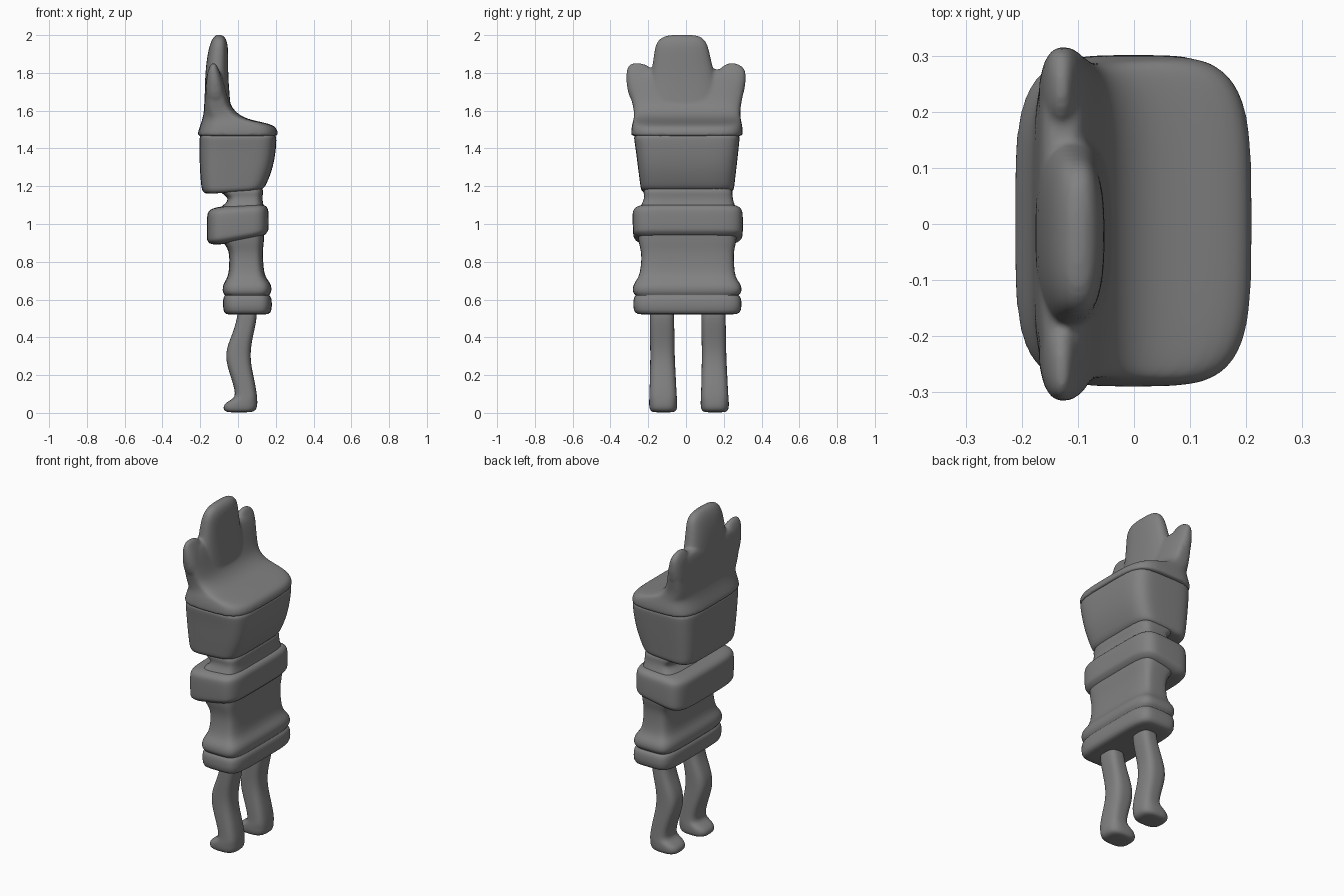
import bpy, bmesh, math

# dark grey shared by every part
GREY = bpy.data.materials.new("dark_grey")
GREY.diffuse_color = (0.22, 0.22, 0.22, 1)


def ring(bm, z, x0, x1, y0, y1, tilt, power, count):
    """One rounded-rectangle cross-section; tilt raises z along x."""
    verts = []
    for i in range(count):
        a = 2 * math.pi * (i + 0.5) / count
        c, s = math.cos(a), math.sin(a)
        px = math.copysign(abs(c) ** (2 / power), c) * (x1 - x0) / 2
        py = math.copysign(abs(s) ** (2 / power), s) * (y1 - y0) / 2
        verts.append(bm.verts.new(((x0 + x1) / 2 + px, (y0 + y1) / 2 + py, z + tilt * px)))
    return verts


def loft(name, sections, power=5, count=32, levels=2):
    """Skin stacked sections (z, x0, x1, y0, y1[, tilt]) into a closed soft form."""
    bm = bmesh.new()
    rings = [ring(bm, *s[:5], s[5] if len(s) > 5 else 0, power, count) for s in sections]
    for a, b in zip(rings, rings[1:]):
        for i in range(count):
            j = (i + 1) % count
            bm.faces.new((a[i], a[j], b[j], b[i]))
    bm.faces.new(rings[0][::-1])
    bm.faces.new(rings[-1])
    me = bpy.data.meshes.new(name)
    bm.to_mesh(me)
    bm.free()
    me.materials.append(GREY)
    ob = bpy.data.objects.new(name, me)
    bpy.context.collection.objects.link(ob)
    me.shade_smooth()
    sub = ob.modifiers.new("soften", 'SUBSURF')
    sub.levels = sub.render_levels = levels
    return ob


# hem slabs and torso
loft("torso", [
    (0.52, -0.04, 0.13, -0.22, 0.23), (0.522, -0.065, 0.165, -0.26, 0.275),
    (0.54, -0.08, 0.18, -0.28, 0.295), (0.60, -0.08, 0.18, -0.28, 0.295),
    (0.618, -0.075, 0.172, -0.272, 0.285), (0.622, -0.066, 0.164, -0.264, 0.275),
    (0.628, -0.075, 0.17, -0.275, 0.285), (0.645, -0.083, 0.178, -0.284, 0.297),
    (0.68, -0.08, 0.177, -0.28, 0.292), (0.705, -0.062, 0.155, -0.26, 0.27),
    (0.74, -0.048, 0.137, -0.243, 0.257), (0.82, -0.045, 0.132, -0.235, 0.253),
    (0.86, -0.05, 0.132, -0.24, 0.255), (0.89, -0.068, 0.135, -0.247, 0.262),
    (0.93, -0.10, 0.14, -0.257, 0.272), (1.07, -0.12, 0.14, -0.255, 0.272),
    (1.10, -0.075, 0.135, -0.238, 0.258), (1.125, -0.052, 0.13, -0.225, 0.25),
    (1.145, -0.06, 0.13, -0.222, 0.247), (1.165, -0.09, 0.133, -0.225, 0.247),
    (1.21, -0.13, 0.135, -0.23, 0.247)], levels=1)

# waist band, tilted along its lower edge
loft("waist_band", [
    (0.91, -0.05, 0.10, -0.20, 0.22, 0.18), (0.912, -0.14, 0.14, -0.255, 0.275, 0.18),
    (0.935, -0.163, 0.16, -0.278, 0.298, 0.17), (0.95, -0.165, 0.163, -0.281, 0.302, 0.16),
    (1.05, -0.165, 0.163, -0.285, 0.302, 0.07), (1.075, -0.16, 0.158, -0.28, 0.297, 0.07),
    (1.095, -0.135, 0.14, -0.255, 0.275, 0.06), (1.10, -0.05, 0.10, -0.20, 0.22, 0.04)])

# head block, flaring upward
loft("head_block", [
    (1.17, -0.10, 0.08, -0.18, 0.19, 0.07), (1.167, -0.175, 0.12, -0.225, 0.24, 0.07),
    (1.185, -0.19, 0.14, -0.24, 0.255, 0.05), (1.21, -0.196, 0.153, -0.243, 0.257, 0.03),
    (1.30, -0.203, 0.187, -0.255, 0.268), (1.40, -0.205, 0.202, -0.267, 0.279),
    (1.455, -0.204, 0.204, -0.277, 0.285), (1.49, -0.20, 0.20, -0.275, 0.283)])

# cap with raised crown: brim, centre lobe and two side prongs fused together
cap = loft("crowned_cap", [
    (1.463, -0.205, 0.202, -0.28, 0.288), (1.468, -0.215, 0.211, -0.291, 0.30),
    (1.485, -0.213, 0.211, -0.291, 0.302), (1.51, -0.203, 0.205, -0.289, 0.30, -0.02),
    (1.53, -0.194, 0.19, -0.285, 0.296, -0.05), (1.548, -0.188, 0.15, -0.28, 0.292, -0.08),
    (1.56, -0.185, 0.09, -0.277, 0.29, -0.10), (1.578, -0.182, 0.02, -0.275, 0.288, -0.12),
    (1.61, -0.18, -0.03, -0.278, 0.288), (1.66, -0.178, -0.05, -0.29, 0.298),
    (1.72, -0.174, -0.065, -0.305, 0.308), (1.78, -0.17, -0.08, -0.30, 0.30),
    (1.825, -0.158, -0.10, -0.28, 0.275)], power=4)
parts = [loft("crown_lobe", [
    (1.56, -0.17, -0.03, -0.22, 0.19), (1.65, -0.178, -0.042, -0.215, 0.185),
    (1.78, -0.175, -0.052, -0.187, 0.155), (1.88, -0.165, -0.052, -0.172, 0.13),
    (1.95, -0.15, -0.053, -0.163, 0.116), (1.985, -0.133, -0.065, -0.138, 0.092),
    (2.003, -0.115, -0.085, -0.09, 0.05)], power=2.6)]
for side in (-1, 1):
    rows = [(1.62, -0.172, -0.055, 0.14, 0.285), (1.72, -0.17, -0.072, 0.15, 0.315),
            (1.79, -0.165, -0.09, 0.165, 0.317), (1.825, -0.155, -0.105, 0.18, 0.312),
            (1.853, -0.14, -0.118, 0.215, 0.27)]
    if side < 0:
        rows = [(z, a, b, -d, -c) for z, a, b, c, d in rows]
        rows[-1] = (1.853, -0.14, -0.118, -0.298, -0.225)
    parts.append(loft("crown_prong", rows, power=2.4))
bpy.ops.object.select_all(action='DESELECT')
for ob in parts + [cap]:
    bpy.context.view_layer.objects.active = ob
    bpy.ops.object.modifier_apply(modifier="soften")
    ob.select_set(True)
bpy.ops.object.join()
fuse = cap.modifiers.new("fuse", 'REMESH')
fuse.mode = 'VOXEL'
fuse.voxel_size = 0.008
fuse.use_smooth_shade = True
relax = cap.modifiers.new("relax", 'SMOOTH')
relax.factor = 0.5
relax.iterations = 6

# bent legs with small feet: (z, x0, x1, half width)
LEG = [(0.56, 0.0, 0.10, 0.064), (0.50, -0.005, 0.10, 0.064), (0.43, -0.025, 0.085, 0.065),
       (0.36, -0.055, 0.07, 0.065), (0.30, -0.066, 0.066, 0.065), (0.24, -0.055, 0.072, 0.067),
       (0.16, -0.028, 0.09, 0.07), (0.10, -0.013, 0.10, 0.072), (0.075, -0.025, 0.102, 0.074),
       (0.055, -0.065, 0.103, 0.075), (0.035, -0.078, 0.102, 0.075), (0.015, -0.076, 0.095, 0.071),
       (0.004, -0.06, 0.075, 0.058), (0.003, -0.03, 0.04, 0.03)]
for name, top, foot in (("left_leg", -0.128, -0.12), ("right_leg", 0.145, 0.153)):
    rows = []
    for z, a, b, w in reversed(LEG):
        y = foot + (top - foot) * z / 0.56
        rows.append((z, a, b, y - w, y + w))
    loft(name, rows, power=3, count=24)
